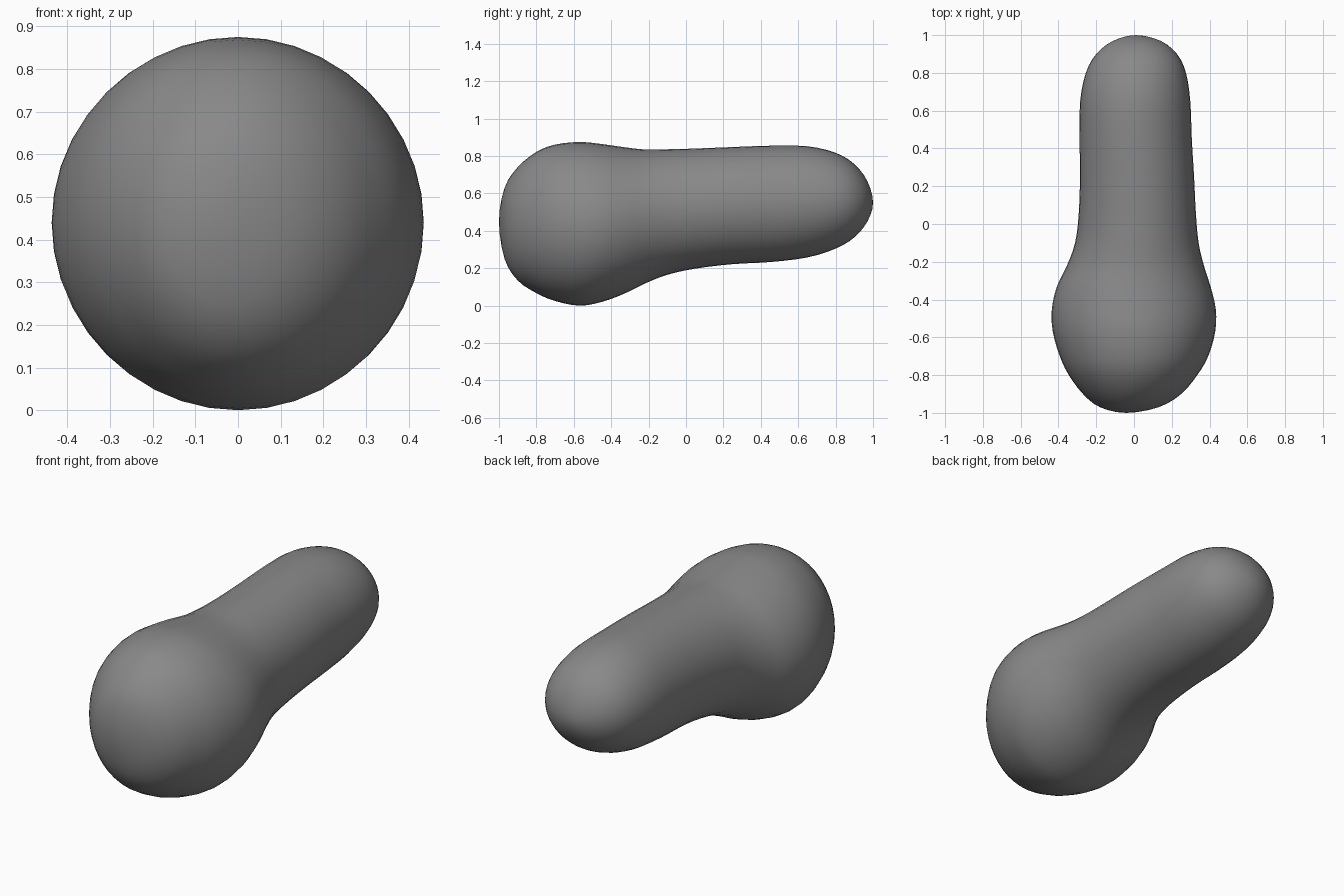
import bpy, bmesh
from math import sin, cos, pi

if "Cube" in bpy.data.objects:
    bpy.data.objects.remove(bpy.data.objects["Cube"])

# stations along the body: y, x left, x right, z bottom, z top
STATIONS = [
    (-1.00, -0.04, -0.04, 0.45, 0.45),
    (-0.97, -0.18, 0.13, 0.25, 0.63),
    (-0.90, -0.27, 0.25, 0.135, 0.74),
    (-0.80, -0.345, 0.335, 0.067, 0.822),
    (-0.70, -0.393, 0.393, 0.025, 0.861),
    (-0.57, -0.43, 0.43, 0.0, 0.875),
    (-0.45, -0.435, 0.433, 0.02, 0.864),
    (-0.33, -0.408, 0.405, 0.064, 0.847),
    (-0.22, -0.355, 0.37, 0.118, 0.835),
    (-0.10, -0.312, 0.342, 0.165, 0.836),
    (0.05, -0.293, 0.328, 0.198, 0.84),
    (0.25, -0.286, 0.318, 0.222, 0.848),
    (0.45, -0.288, 0.306, 0.233, 0.855),
    (0.65, -0.285, 0.298, 0.258, 0.852),
    (0.80, -0.255, 0.275, 0.305, 0.817),
    (0.90, -0.20, 0.228, 0.365, 0.757),
    (0.97, -0.11, 0.14, 0.45, 0.665),
    (1.00, 0.01, 0.01, 0.55, 0.55),
]
SEG, SUB = 40, 3


def flip(s):
    # continue the profile across the pole for rounded ends
    return (s[0], s[2], s[1], s[4], s[3])


def catmull(p, q, r, s, t):
    return [0.5 * (2 * b + (c - a) * t + (2 * a - 5 * b + 4 * c - d) * t * t
                   + (3 * b - a - 3 * c + d) * t ** 3)
            for a, b, c, d in zip(p, q, r, s)]


pts = [flip(STATIONS[1])] + STATIONS + [flip(STATIONS[-2])]
rows = [catmull(*pts[i:i + 4], k / SUB)
        for i in range(len(pts) - 3) for k in range(SUB)][1:]

# one continuous skin: rounded head blending into the shaft
bm = bmesh.new()
rings = []
for y, xl, xr, zb, zt in rows:
    cx, cz, rx, rz = (xl + xr) / 2, (zb + zt) / 2, (xr - xl) / 2, (zt - zb) / 2
    rings.append([bm.verts.new((cx + rx * cos(2 * pi * j / SEG), y,
                                cz + rz * sin(2 * pi * j / SEG))) for j in range(SEG)])
for a, b in zip(rings, rings[1:]):
    for j in range(SEG):
        k = (j + 1) % SEG
        bm.faces.new((a[j], a[k], b[k], b[j]))

# close both ends with a pole
for ring, s in ((rings[0], STATIONS[0]), (rings[-1], STATIONS[-1])):
    pole = bm.verts.new((s[1], s[0], s[3]))
    for j in range(SEG):
        bm.faces.new((ring[j], ring[(j + 1) % SEG], pole))
bmesh.ops.recalc_face_normals(bm, faces=bm.faces)
for f in bm.faces:
    f.smooth = True

mesh = bpy.data.meshes.new("rounded_club")
bm.to_mesh(mesh)
bm.free()

# dark grey surface
grey = bpy.data.materials.new("dark_grey")
grey.diffuse_color = (0.25, 0.25, 0.25, 1)
grey.use_nodes = True
grey.node_tree.nodes["Principled BSDF"].inputs["Base Color"].default_value = grey.diffuse_color
mesh.materials.append(grey)
bpy.context.collection.objects.link(bpy.data.objects.new("rounded_club", mesh))
